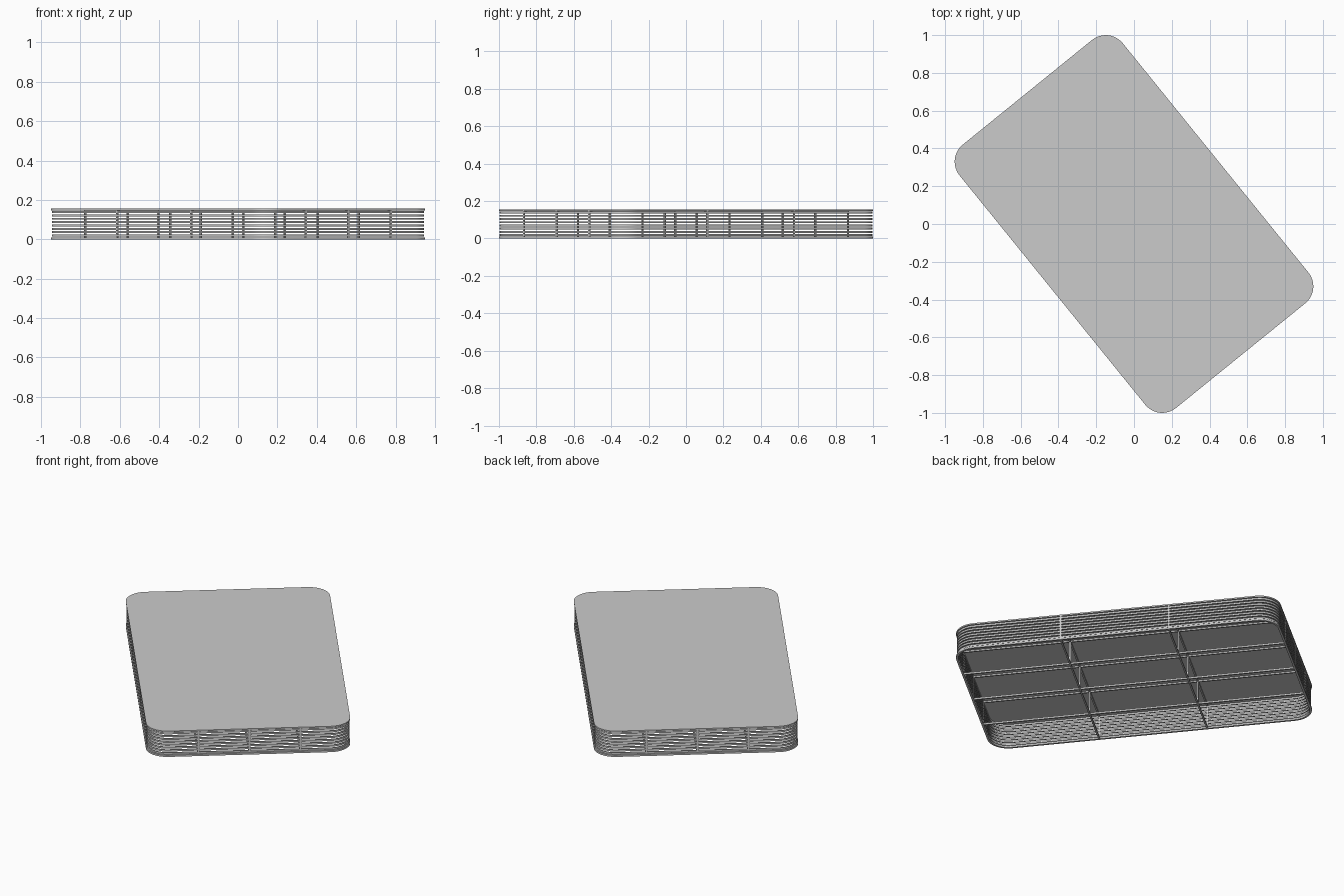
import bpy, bmesh, math

if "Cube" in bpy.data.objects:
    bpy.data.objects.remove(bpy.data.objects["Cube"])

HX, HY, R = 0.556, 0.897, 0.116      # half width, half length, corner radius
H = 0.155                            # overall height
TURN = math.radians(39)              # the rack sits turned on the ground
T = 0.009                            # bar thickness


def outline(inset, steps=12):
    """Rounded rectangle, counter-clockwise."""
    r = R - inset
    cx, cy = HX - R, HY - R
    pts = []
    for i, (sx, sy) in enumerate([(1, 1), (-1, 1), (-1, -1), (1, -1)]):
        for k in range(steps + 1):
            a = math.pi / 2 * (i + k / steps)
            pts.append((sx * cx + r * math.cos(a), sy * cy + r * math.sin(a)))
    return pts


def finish(bm, name):
    bmesh.ops.recalc_face_normals(bm, faces=bm.faces)
    me = bpy.data.meshes.new(name)
    bm.to_mesh(me)
    bm.free()
    ob = bpy.data.objects.new(name, me)
    ob.rotation_euler.z = TURN
    bpy.context.collection.objects.link(ob)
    bpy.context.view_layer.objects.active = ob
    ob.select_set(True)
    bpy.ops.object.shade_smooth_by_angle(angle=math.radians(30))
    ob.select_set(False)
    return ob


def add_ring(bm, inset, width, z0, z1):
    """Closed hoop with a rectangular section."""
    loops = []
    for d, z in [(inset, z0), (inset, z1), (inset + width, z1), (inset + width, z0)]:
        loops.append([bm.verts.new((x, y, z)) for x, y in outline(d)])
    n = len(loops[0])
    for a in range(4):
        p, q = loops[a], loops[(a + 1) % 4]
        for i in range(n):
            j = (i + 1) % n
            bm.faces.new((p[i], p[j], q[j], q[i]))


def add_box(bm, x0, x1, y0, y1, z0, z1):
    geo = bmesh.ops.create_cube(bm, size=1)
    for v in geo["verts"]:
        v.co = ((x0 + x1) / 2 + v.co.x * (x1 - x0),
                (y0 + y1) / 2 + v.co.y * (y1 - y0),
                (z0 + z1) / 2 + v.co.z * (z1 - z0))


# Top plate
bm = bmesh.new()
low = [bm.verts.new((x, y, H - 0.008)) for x, y in outline(0)]
high = [bm.verts.new((x, y, H)) for x, y in outline(0)]
bm.faces.new(high)
bm.faces.new(low[::-1])
for i in range(len(low)):
    j = (i + 1) % len(low)
    bm.faces.new((low[i], low[j], high[j], high[i]))
finish(bm, "top_plate")

# Bottom rim
bm = bmesh.new()
add_ring(bm, 0, 0.012, 0, 0.010)
finish(bm, "bottom_rim")

# Stacked hoops forming the side grille
bm = bmesh.new()
count = 8
for k in range(count):
    z = 0.010 + (H - 0.018) * (k + 0.5) / count
    add_ring(bm, 0.004, 0.007, z - 0.005, z + 0.005)
finish(bm, "side_grille")

# Grid positions of the inner frame
xs = [-HX / 2, 0, HX / 2]
ys = [-HY / 3, HY / 3]
h = T / 2
ex, ey = HX - 0.003, HY - 0.003

# Lengthwise and crosswise bars, at the bottom and under the plate
for name, z0, z1 in [("bottom_bars", 0, 0.010), ("top_bars", H - 0.016, H - 0.004)]:
    bm = bmesh.new()
    for x in xs:
        add_box(bm, x - h, x + h, -ey, ey, z0, z1)
    for y in ys:
        add_box(bm, -ex, ex, y - h, y + h, z0, z1)
    finish(bm, name)

# Upright posts at every crossing and where bars meet the sides
bm = bmesh.new()
spots = [(x, y) for x in xs for y in ys]
spots += [(x, s * (ey - h)) for x in xs for s in (-1, 1)]
spots += [(s * (ex - h), y) for y in ys for s in (-1, 1)]
for x, y in spots:
    add_box(bm, x - h, x + h, y - h, y + h, 0.002, H - 0.004)
finish(bm, "posts")
